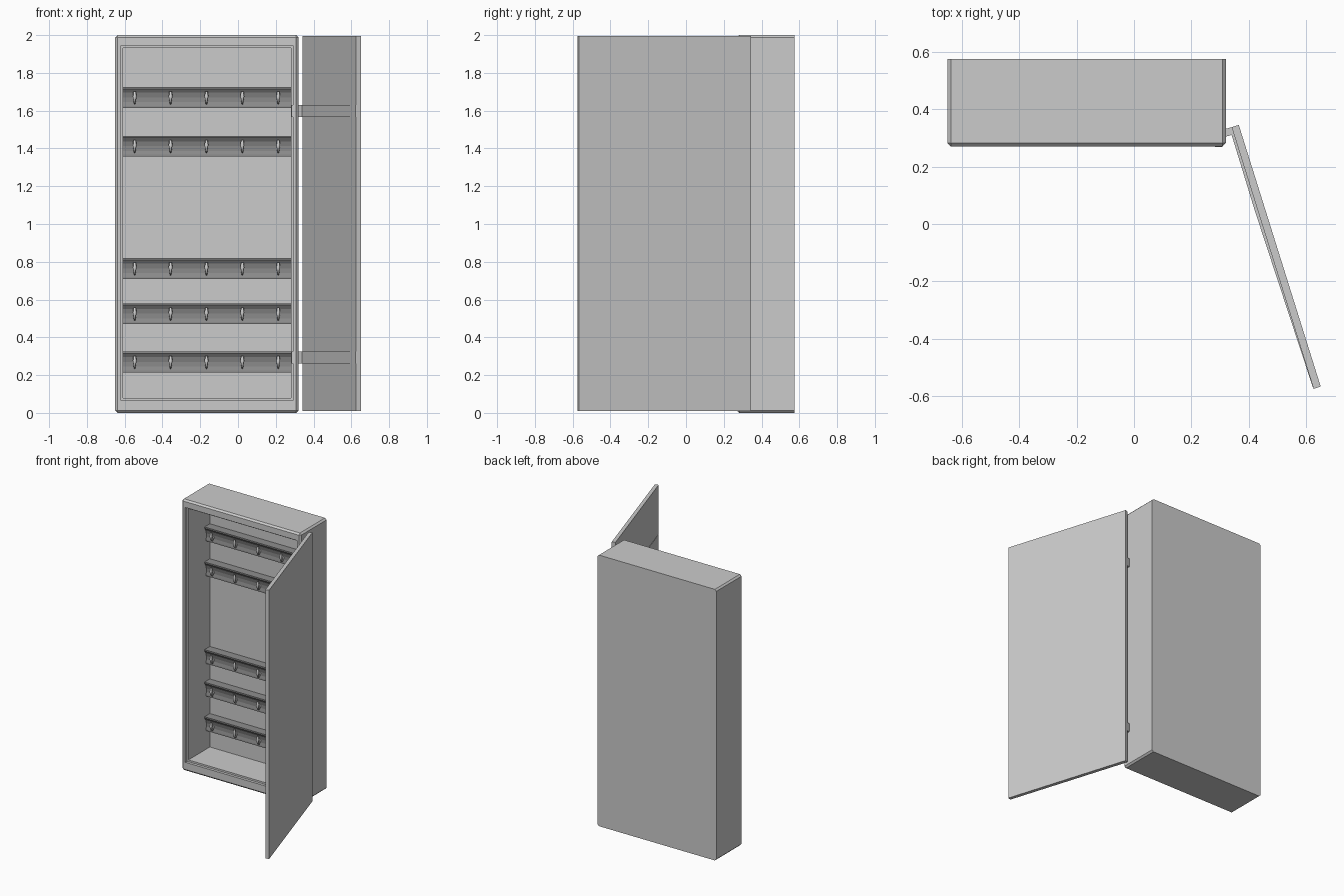
import bpy, bmesh
from mathutils import Vector

if "Cube" in bpy.data.objects:
    bpy.data.objects.remove(bpy.data.objects["Cube"])


def make_material(name, value):
    mat = bpy.data.materials.new(name)
    mat.use_nodes = True
    mat.diffuse_color = (value, value, value, 1)
    mat.node_tree.nodes["Principled BSDF"].inputs["Base Color"].default_value = mat.diffuse_color
    return mat


light_grey = make_material("light_grey_metal", 0.6)
dark_grey = make_material("dark_grey_rail", 0.27)
pale_grey = make_material("pale_grey_hook", 0.66)


def link(name, data, mat):
    data.materials.append(mat)
    ob = bpy.data.objects.new(name, data)
    bpy.context.collection.objects.link(ob)
    return ob


def finish(name, bm, mat):
    bmesh.ops.recalc_face_normals(bm, faces=bm.faces[:])
    mesh = bpy.data.meshes.new(name)
    bm.to_mesh(mesh)
    bm.free()
    return link(name, mesh, mat)


def prism(name, points, offset, mat=light_grey):
    """Extrude a closed outline of 3D points along an offset."""
    bm = bmesh.new()
    face = bm.faces.new([bm.verts.new(p) for p in points])
    ext = bmesh.ops.extrude_face_region(bm, geom=[face], use_keep_orig=True)
    bmesh.ops.translate(bm, vec=offset,
                        verts=[g for g in ext["geom"] if isinstance(g, bmesh.types.BMVert)])
    return finish(name, bm, mat)


# Cabinet shell: nested rectangles from the back, round the lip, to the inner back panel
BACK, FRONT, PANEL = 0.575, 0.27, 0.54
outer = (-0.65, 0.32, 0.0, 2.0)
opening = (-0.62, 0.292, 0.065, 1.945)
inner = (-0.608, 0.28, 0.078, 1.932)
bm = bmesh.new()
rings = []
for (x0, x1, z0, z1), y in [(outer, BACK), (outer, FRONT), (opening, FRONT),
                            (opening, FRONT + 0.02), (inner, FRONT + 0.02), (inner, PANEL)]:
    rings.append([bm.verts.new((x, y, z)) for x, z in
                  ((x0, z0), (x1, z0), (x1, z1), (x0, z1))])
for a, b in zip(rings, rings[1:]):
    for i in range(4):
        j = (i + 1) % 4
        bm.faces.new((a[i], a[j], b[j], b[i]))
bm.faces.new(rings[0])
bm.faces.new(rings[-1])
# chamfer the outer front and corner edges, keep the back sharp
soft = [e for e in bm.edges
        if all(v in rings[0] + rings[1] for v in e.verts)
        and any(v in rings[1] for v in e.verts)]
bmesh.ops.bevel(bm, geom=soft, offset=0.012, segments=1, affect='EDGES')
finish("cabinet_shell", bm, light_grey)

# Open door, laid out along its own width and thickness directions
hinge_corner = Vector((0.365, 0.345, 0))
along = Vector((0.285, -0.91, 0)).normalized()
inward = Vector((along.y, -along.x, 0))


def door_point(u, v, z):
    return hinge_corner + along * u + inward * v + Vector((0, 0, z))


WIDTH, THICK = 0.955, 0.026
prism("door", [door_point(u, v, 0.011) for u, v in
               ((0, 0), (WIDTH, 0), (WIDTH, THICK), (0, THICK))], (0, 0, 1.983))

# Hinges: tapered strap on the door, link to the cabinet and a leaf flush with the lip
for label, z in (("lower", 0.262), ("upper", 1.567)):
    prism(label + "_hinge_strap",
          [door_point(u, v, z) for u, v in
           ((0.01, THICK - 0.004), (0.95, THICK - 0.004), (0.95, THICK + 0.001),
            (0.3, THICK + 0.01), (0.01, THICK + 0.008))], (0, 0, 0.064))
    prism(label + "_hinge_link",
          [(0.3, 0.298, z), (0.345, 0.312, z), (0.35, 0.34, z), (0.3, 0.326, z)],
          (0, 0, 0.064))
    prism(label + "_hinge_leaf",
          [(x, y, z) for x, y in
           ((0.283, FRONT - 0.001), (0.308, FRONT - 0.001), (0.308, 0.3), (0.283, 0.3))],
          (0, 0, 0.064))

# Hook rails: dark bars with a shallow hollow front
rail_profile = [(0, 0), (0.046, 0), (0.046, 0.01), (0.042, 0.03), (0.043, 0.055),
                (0.05, 0.08), (0.064, 0.1), (0.064, 0.11), (0, 0.11)]
hook_path = [(0.035, 0.05), (0.058, 0.022), (0.07, 0.032), (0.074, 0.06), (0.071, 0.086)]
hook_radius = (0.6, 0.5, 0.7, 1.3, 0.9)

for n, z in enumerate((0.215, 0.47, 0.71, 1.357, 1.615), 1):
    prism(f"hook_rail_{n}", [(inner[0], PANEL + 0.002 - d, z + h) for d, h in rail_profile],
          (inner[1] - inner[0], 0, 0), dark_grey)

    # Upturned hooks along the rail
    curve = bpy.data.curves.new(f"hooks_{n}", 'CURVE')
    curve.dimensions = '3D'
    curve.bevel_depth = 0.008
    curve.bevel_resolution = 1
    curve.use_fill_caps = True
    for k in range(5):
        spline = curve.splines.new('POLY')
        spline.points.add(len(hook_path) - 1)
        for p, (d, h), r in zip(spline.points, hook_path, hook_radius):
            p.co = (-0.547 + 0.19 * k, PANEL - d, z + h, 1)
            p.radius = r
    link(f"hooks_{n}", curve, pale_grey)
